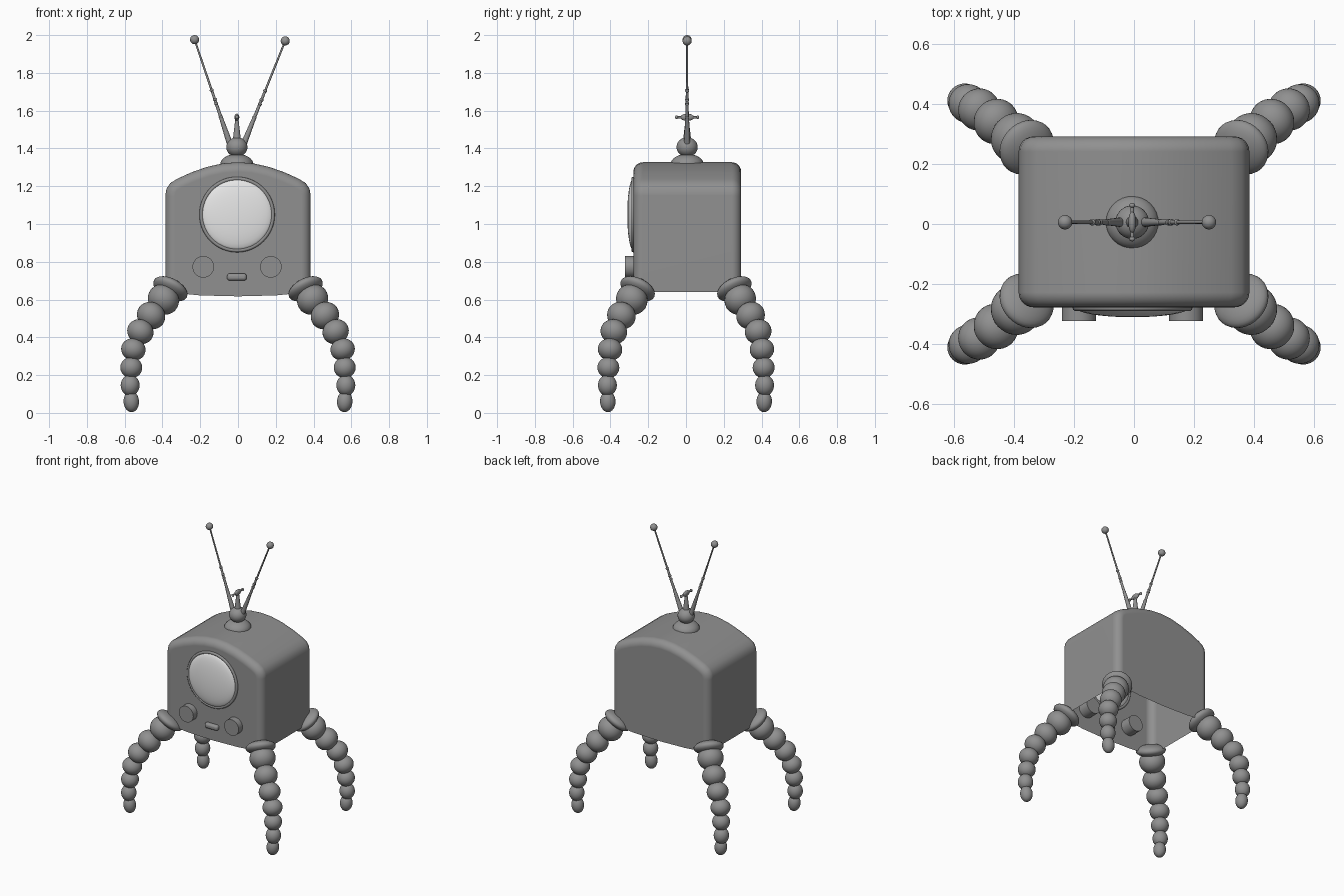
import bpy, bmesh, math
from mathutils import Vector, Matrix

if "Cube" in bpy.data.objects:
    bpy.data.objects.remove(bpy.data.objects["Cube"])


def material(name, value):
    m = bpy.data.materials.new(name)
    m.use_nodes = True
    color = (value, value, value, 1)
    m.diffuse_color = color
    m.node_tree.nodes["Principled BSDF"].inputs["Base Color"].default_value = color
    return m


GREY = material("casing grey", 0.28)
PALE = material("screen pale grey", 0.8)


def finish(obj, name, mat=GREY, angle=40):
    obj.name = name
    obj.data.materials.append(mat)
    bpy.ops.object.select_all(action="DESELECT")
    obj.select_set(True)
    bpy.context.view_layer.objects.active = obj
    bpy.ops.object.shade_smooth_by_angle(angle=math.radians(angle))
    return obj


def ellipsoid(name, center, radii, axis=(0, 0, 1), mat=GREY):
    """Sphere scaled by radii, with its local z turned towards axis."""
    bpy.ops.mesh.primitive_uv_sphere_add(segments=32, ring_count=16, radius=1)
    obj = bpy.context.object
    turn = Vector((0, 0, 1)).rotation_difference(Vector(axis)).to_matrix().to_4x4()
    obj.data.transform(Matrix.Translation(center) @ turn @ Matrix.Diagonal((*radii, 1)))
    return finish(obj, name, mat, 180)


def rod(name, start, end, r1, r2, sides=24):
    """Tapered cylinder between two points."""
    start, end = Vector(start), Vector(end)
    axis = end - start
    bpy.ops.mesh.primitive_cone_add(vertices=sides, radius1=r1, radius2=r2, depth=axis.length)
    obj = bpy.context.object
    turn = Vector((0, 0, 1)).rotation_difference(axis).to_matrix().to_4x4()
    obj.data.transform(Matrix.Translation((start + end) / 2) @ turn)
    return finish(obj, name)


# Casing: arched profile, extruded, open below, with rounded front and back rims
half = [(0.2, 0.622), (0.385, 0.64), (0.385, 1.15), (0.379, 1.185), (0.36, 1.215),
        (0.325, 1.238), (0.25, 1.272), (0.165, 1.302), (0.08, 1.321)]
profile = [(0, 0.617)] + half + [(0, 1.327)] + [(-x, z) for x, z in reversed(half)]
FRONT, BACK = -0.278, 0.292
bm = bmesh.new()
front = [bm.verts.new((x, FRONT, z)) for x, z in profile]
back = [bm.verts.new((x, BACK, z)) for x, z in profile]
bm.faces.new(front)
bm.faces.new(list(reversed(back)))
count = len(profile)
for i in range(count):
    j = (i + 1) % count
    if max(profile[i][1], profile[j][1]) > 0.7:
        bm.faces.new((front[i], back[i], back[j], front[j]))
bmesh.ops.recalc_face_normals(bm, faces=bm.faces)
rims = [e for e in bm.edges if len(e.link_faces) == 2
        and abs(e.verts[0].co.y - e.verts[1].co.y) < 0.001]
bmesh.ops.bevel(bm, geom=rims, offset=0.05, offset_type="OFFSET", segments=6,
                profile=0.5, affect="EDGES", clamp_overlap=False)
mesh = bpy.data.meshes.new("casing")
bm.to_mesh(mesh)
bm.free()
casing = bpy.data.objects.new("casing", mesh)
bpy.context.collection.objects.link(casing)
finish(casing, "casing")
weighted = casing.modifiers.new("even_normals", "WEIGHTED_NORMAL")
weighted.keep_sharp = True

# Round screen and its rim
SCREEN = (-0.005, -0.28, 1.05)
ellipsoid("screen", SCREEN, (0.188, 0.188, 0.031), (0, -1, 0), PALE)
bpy.ops.mesh.primitive_torus_add(major_radius=0.19, minor_radius=0.01, major_segments=64,
                                 minor_segments=10, location=SCREEN,
                                 rotation=(math.pi / 2, 0, 0))
finish(bpy.context.object, "screen_rim", angle=180)

# Knobs and the slot button between them
for side, x in (("right", -0.184), ("left", 0.174)):
    rod("knob_" + side, (x, -0.2, 0.773), (x, -0.323, 0.773), 0.057, 0.057, 40)
bpy.ops.mesh.primitive_cube_add(size=1)
button = bpy.context.object
button.data.transform(Matrix.Translation((-0.006, -0.277, 0.719))
                      @ Matrix.Diagonal((0.104, 0.05, 0.038, 1)))
finish(button, "slot_button")
soft = button.modifiers.new("rounding", "BEVEL")
soft.width, soft.segments = 0.015, 4

# Legs: a flat collar and a curved chain of shrinking beads (x, y, z, radius)
beads = [(0.395, 0.287, 0.6, 0.085), (0.46, 0.342, 0.515, 0.077), (0.517, 0.382, 0.43, 0.071),
         (0.554, 0.402, 0.336, 0.065), (0.565, 0.411, 0.24, 0.058),
         (0.571, 0.416, 0.146, 0.05), (0.565, 0.414, 0.06, 0.041)]
for sx, xname in ((-1, "right"), (1, "left")):
    for sy, yname in ((-1, "front"), (1, "back")):
        leg = f"{yname}_{xname}_leg"
        ellipsoid(leg + "_collar", (sx * 0.358, sy * 0.256, 0.657), (0.098, 0.098, 0.042),
                  (sx * 0.42, sy * 0.4, -0.8))
        points = [Vector((sx * x, sy * y, z)) for x, y, z, r in beads]
        for i, p in enumerate(points):
            r = beads[i][3]
            along = points[min(i + 1, len(points) - 1)] - points[max(i - 1, 0)]
            ellipsoid(f"{leg}_bead_{i + 1}", p, (r, r, max(0.056, r * 0.9)), along)

# Antenna base: dome and ball
CX, CY = -0.006, 0.006
ellipsoid("antenna_dome", (CX, CY, 1.315), (0.088, 0.088, 0.056))
ellipsoid("antenna_ball", (CX, CY, 1.407), (0.056, 0.056, 0.052))

# Two telescopic antennas, each with joints and a ball tip
for side, base, tip in (("right", (-0.045, CY, 1.43), (-0.23, CY, 1.976)),
                        ("left", (0.033, CY, 1.43), (0.25, CY, 1.969))):
    a, b = Vector(base), Vector(tip)
    name = "antenna_" + side
    rod(name + "_lower", a, a.lerp(b, 0.25), 0.016, 0.01, 16)
    rod(name + "_middle", a.lerp(b, 0.25), a.lerp(b, 0.5), 0.009, 0.007, 16)
    rod(name + "_upper", a.lerp(b, 0.5), b, 0.006, 0.005, 16)
    for i, t in enumerate((0.25, 0.38, 0.42, 0.51)):
        ellipsoid(f"{name}_joint_{i + 1}", a.lerp(b, t), (0.011, 0.011, 0.008), b - a)
    ellipsoid(name + "_tip", b, (0.024, 0.024, 0.024))

# Small central post with a cross piece
rod("post", (CX, CY, 1.44), (CX, CY, 1.55), 0.022, 0.009)
ellipsoid("cross_piece", (CX, CY, 1.565), (0.013, 0.036, 0.019))
rod("cross_bar", (CX, CY - 0.055, 1.565), (CX, CY + 0.055, 1.565), 0.006, 0.006, 12)
for sy, yname in ((-1, "front"), (1, "back")):
    ellipsoid("cross_end_" + yname, (CX, CY + sy * 0.056, 1.565), (0.01, 0.008, 0.01))
